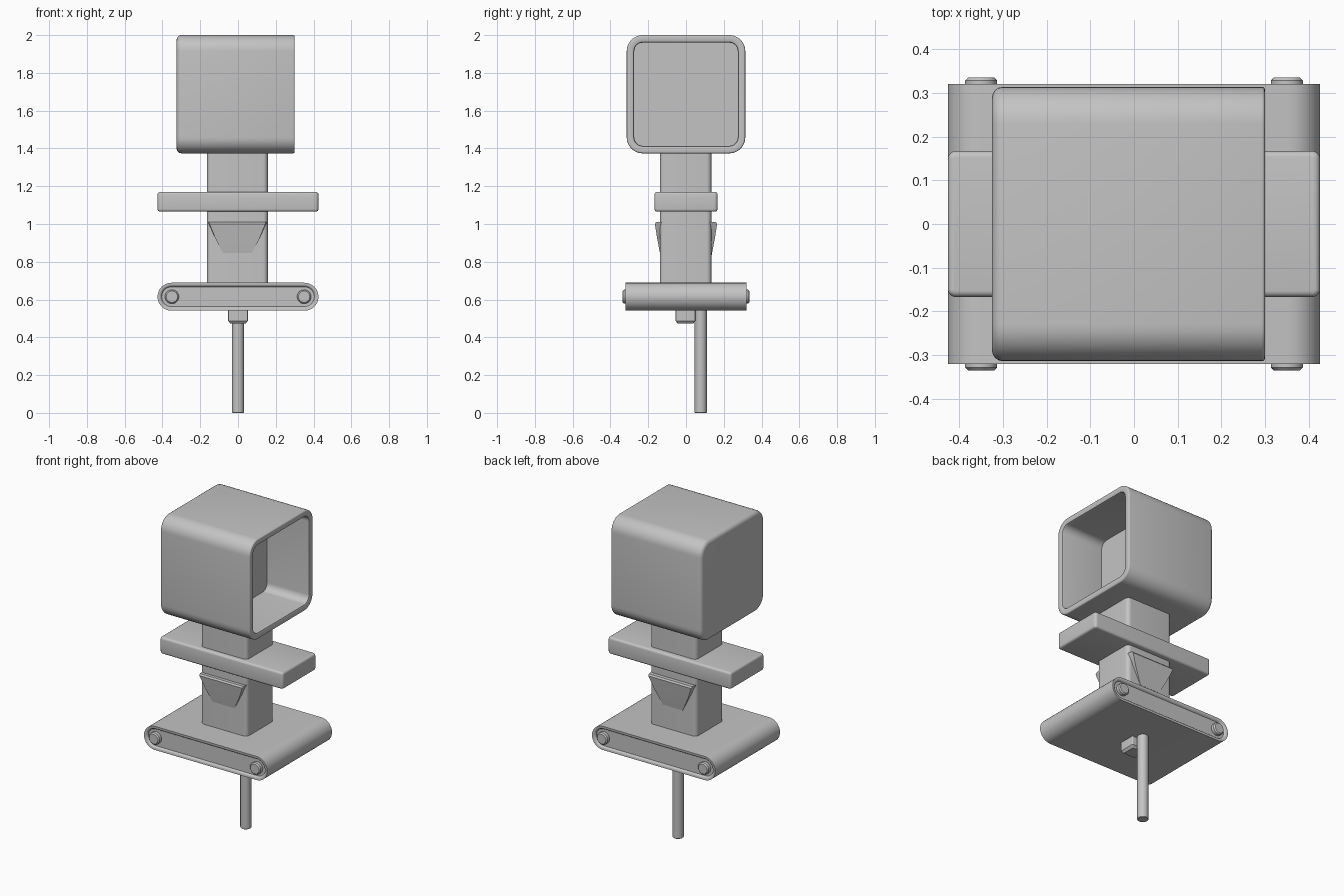
import bpy, bmesh, math
from mathutils import Vector

old = bpy.data.objects.get("Cube")
if old:
    bpy.data.objects.remove(old, do_unlink=True)

GREY = (0.55, 0.55, 0.55, 1)
grey = bpy.data.materials.new("plain grey")
grey.use_nodes = True
grey.diffuse_color = GREY
grey.node_tree.nodes["Principled BSDF"].inputs["Base Color"].default_value = GREY


def finish(name, bm):
    bmesh.ops.recalc_face_normals(bm, faces=bm.faces)
    mesh = bpy.data.meshes.new(name)
    bm.to_mesh(mesh)
    bm.free()
    mesh.materials.append(grey)
    obj = bpy.data.objects.new(name, mesh)
    bpy.context.collection.objects.link(obj)
    bpy.ops.object.select_all(action="DESELECT")
    obj.select_set(True)
    bpy.context.view_layer.objects.active = obj
    bpy.ops.object.shade_smooth_by_angle(angle=math.radians(35))
    return obj


def rounded_rect(a, b, r, steps=8):
    """Outline of a rectangle with half sizes a, b and corner radius r."""
    points = []
    for corner, (sx, sy) in enumerate([(1, 1), (-1, 1), (-1, -1), (1, -1)]):
        for i in range(steps + 1):
            t = (corner + i / steps) * math.pi / 2
            points.append((sx * (a - r) + r * math.cos(t), sy * (b - r) + r * math.sin(t)))
    return points


def loft(name, axis, center, a, b, r, rings):
    """Join inset copies of a rounded outline; each ring is (position, inset)."""
    place = {"x": lambda u, v, w: (w, u, v),
             "y": lambda u, v, w: (u, w, v),
             "z": lambda u, v, w: (u, v, w)}[axis]
    bm = bmesh.new()
    loops = []
    for pos, inset in rings:
        outline = rounded_rect(a - inset, b - inset, max(r - inset, 0.002))
        loops.append([bm.verts.new(Vector(place(u, v, pos)) + Vector(center)) for u, v in outline])
    for lower, upper in zip(loops, loops[1:]):
        for i in range(len(lower)):
            j = (i + 1) % len(lower)
            bm.faces.new((lower[i], lower[j], upper[j], upper[i]))
    bm.faces.new(loops[0])
    bm.faces.new(loops[-1])
    bmesh.ops.remove_doubles(bm, verts=bm.verts, dist=0.0001)
    return finish(name, bm)


def fillet(pos, direction, r, steps=4):
    """Rings that round an end; runs from the cap to the side wall."""
    return [(pos + direction * r * (1 - math.sin(t)), r * (1 - math.cos(t)))
            for t in [math.pi / 2 * (1 - i / steps) for i in range(steps + 1)]]


def solid(low, high, r):
    return fillet(low, 1, r) + fillet(high, -1, r)[::-1]


# Hollow head, open toward +x
rim = [(0.292 + 0.008 * math.sin(t), 0.008 * (1 - math.cos(t))) for t in (0, 0.5, 1.0, 1.57)]
inside = [(0.30, 0.03), (0.297, 0.037), (0.288, 0.04), (0.01, 0.04)]
loft("head_shell", "x", (0, 0, 1.687), 0.314, 0.313, 0.085,
     fillet(-0.325, 1, 0.025) + rim + inside)

# Neck and crossbar
loft("neck", "z", (-0.003, -0.002, 0), 0.161, 0.136, 0.025, [(0.67, 0), (1.40, 0)])
loft("crossbar", "z", (0, 0, 0), 0.426, 0.167, 0.018, solid(1.065, 1.17, 0.014))

# Base with a raised belt edge around recessed end panels
end = [(0.308, 0.03), (0.308, 0.022), (0.318, 0.016), (0.32, 0.012), (0.32, 0)]
loft("base", "y", (0, 0, 0.615), 0.426, 0.074, 0.0739,
     [(-y, inset) for y, inset in end] + end[::-1])

# Round axle caps at both ends of the base
for side, sign in (("front", -1), ("back", 1)):
    for hand, x in (("right", -0.35), ("left", 0.35)):
        loft(side + "_axle_cap_" + hand, "y", (x, 0, 0.615), 0.037, 0.037, 0.0369,
             [(sign * 0.30, 0), (sign * 0.328, 0), (sign * 0.335, 0.007)])

# Tapered wedges on the front and back of the neck
for side, sign in (("front", -1), ("back", 1)):
    bm = bmesh.new()
    for x, y, z in ((0.157, 0.11, 1.01), (0.15, 0.158, 1.01), (0.148, 0.165, 1.0),
                    (0.115, 0.152, 0.92), (0.068, 0.135, 0.83), (0.068, 0.11, 0.83)):
        for mirror in (-1, 1):
            bm.verts.new((mirror * x - 0.003, sign * y, z))
    bmesh.ops.convex_hull(bm, input=bm.verts)
    finish(side + "_wedge", bm)

# Small foot block and support rod under the base
loft("foot_block", "z", (0, -0.003, 0), 0.052, 0.052, 0.006,
     [(0.472, 0.012), (0.487, 0), (0.56, 0)])
loft("support_rod", "z", (0, 0.078, 0), 0.032, 0.032, 0.0319,
     [(0, 0.003), (0.003, 0), (0.56, 0)])
